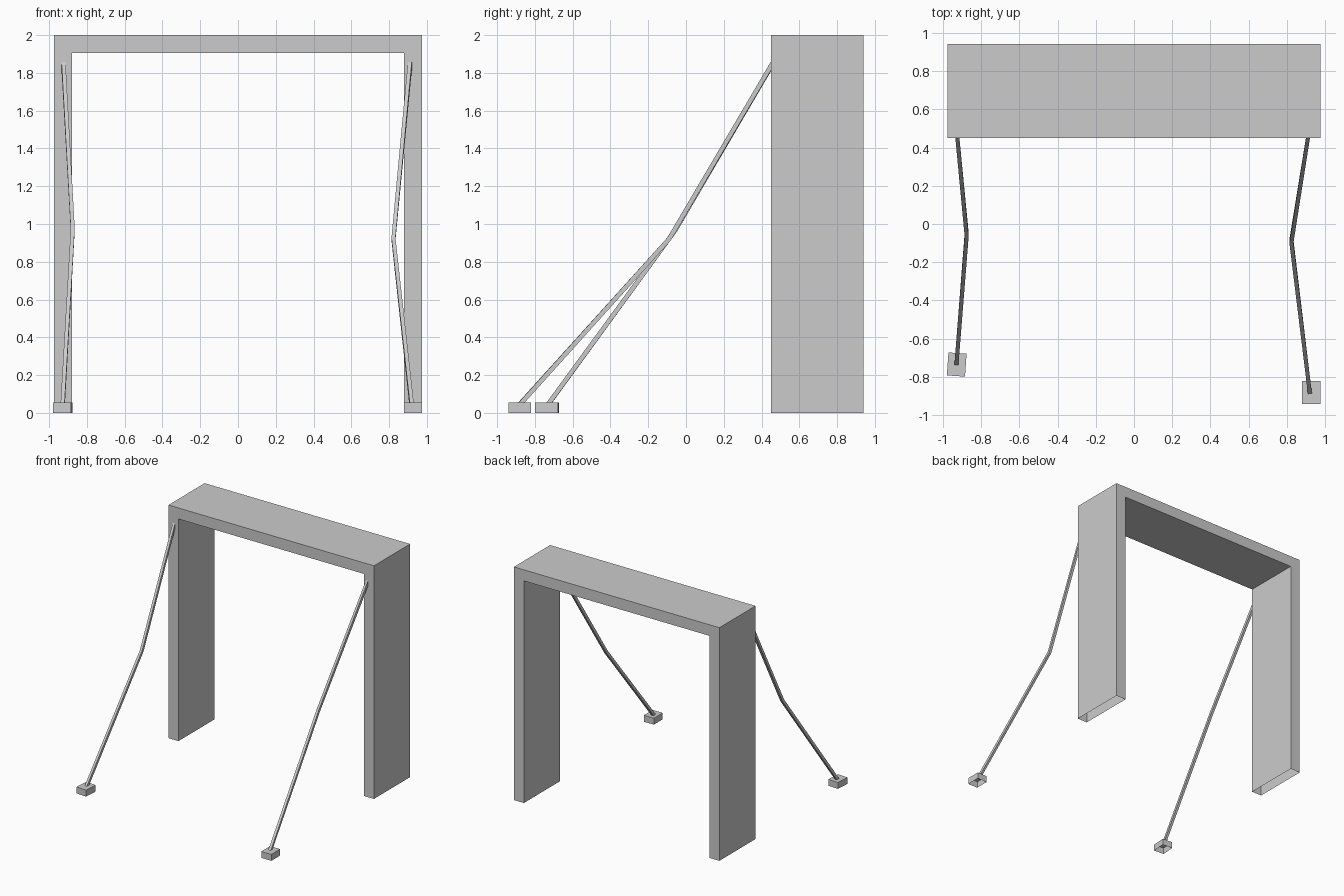
import bpy
import bmesh
from math import radians
from mathutils import Vector, Matrix

cube = bpy.data.objects.get("Cube")
if cube:
    bpy.data.objects.remove(cube, do_unlink=True)

grey = bpy.data.materials.new("plain_grey")
grey.use_nodes = True
grey.diffuse_color = (0.6, 0.6, 0.6, 1)
grey.node_tree.nodes["Principled BSDF"].inputs["Base Color"].default_value = (0.6, 0.6, 0.6, 1)


def finish(name, bm, open_base=False):
    """Turn a bmesh into an object, optionally without its ground faces."""
    bmesh.ops.recalc_face_normals(bm, faces=bm.faces)
    if open_base:
        base = [f for f in bm.faces if all(abs(v.co.z) < 1e-5 for v in f.verts)]
        bmesh.ops.delete(bm, geom=base, context='FACES')
    mesh = bpy.data.meshes.new(name)
    bm.to_mesh(mesh)
    bm.free()
    mesh.materials.append(grey)
    obj = bpy.data.objects.new(name, mesh)
    bpy.context.collection.objects.link(obj)
    return obj


def gateway(name, outer, inner, top, soffit, front, back):
    """Extrude a portal outline from front to back."""
    outline = [(-outer, 0), (-outer, top), (outer, top), (outer, 0),
               (inner, 0), (inner, soffit), (-inner, soffit), (-inner, 0)]
    bm = bmesh.new()
    face = bm.faces.new([bm.verts.new((x, front, z)) for x, z in outline])
    grown = bmesh.ops.extrude_face_region(bm, geom=[face], use_keep_orig=True)
    moved = [g for g in grown["geom"] if isinstance(g, bmesh.types.BMVert)]
    bmesh.ops.translate(bm, verts=moved, vec=(0, back - front, 0))
    finish(name, bm, open_base=True)


def foot(name, x, y, turn):
    """Small anchor block, open underneath."""
    bm = bmesh.new()
    bmesh.ops.create_cube(bm, size=1)
    place = (Matrix.Translation((x, y, 0.0275)) @ Matrix.Rotation(radians(turn), 4, 'Z')
             @ Matrix.Diagonal((0.095, 0.12, 0.055, 1)))
    bmesh.ops.transform(bm, matrix=place, verts=bm.verts)
    finish(name, bm, open_base=True)


def strut(name, points, width=0.021, depth=0.024):
    """Square bar swept along a bent path."""
    pts = [Vector(p) for p in points]
    bm = bmesh.new()
    rings = []
    for i, p in enumerate(pts):
        along = (pts[min(i + 1, len(pts) - 1)] - pts[max(i - 1, 0)]).normalized()
        side = along.cross(Vector((0, 0, 1))).normalized()
        up = side.cross(along)
        rings.append([bm.verts.new(p + side * a * width / 2 + up * b * depth / 2)
                      for a, b in ((-1, -1), (1, -1), (1, 1), (-1, 1))])
    for low, high in zip(rings, rings[1:]):
        for k in range(4):
            n = (k + 1) % 4
            bm.faces.new((low[k], low[n], high[n], high[k]))
    bm.faces.new(rings[0])
    bm.faces.new(rings[-1])
    finish(name, bm)


# Portal frame
gateway("gateway_frame", 0.975, 0.88, 2.0, 1.905, 0.45, 0.94)

# Bent front struts and their anchor blocks
strut("right_strut", [(-0.928, -0.73, 0.045), (-0.875, -0.055, 0.97), (-0.925, 0.465, 1.86)])
foot("right_foot", -0.927, -0.735, -4)
strut("left_strut", [(0.919, -0.88, 0.045), (0.823, -0.09, 0.92), (0.912, 0.465, 1.86)])
foot("left_foot", 0.927, -0.88, 0)
